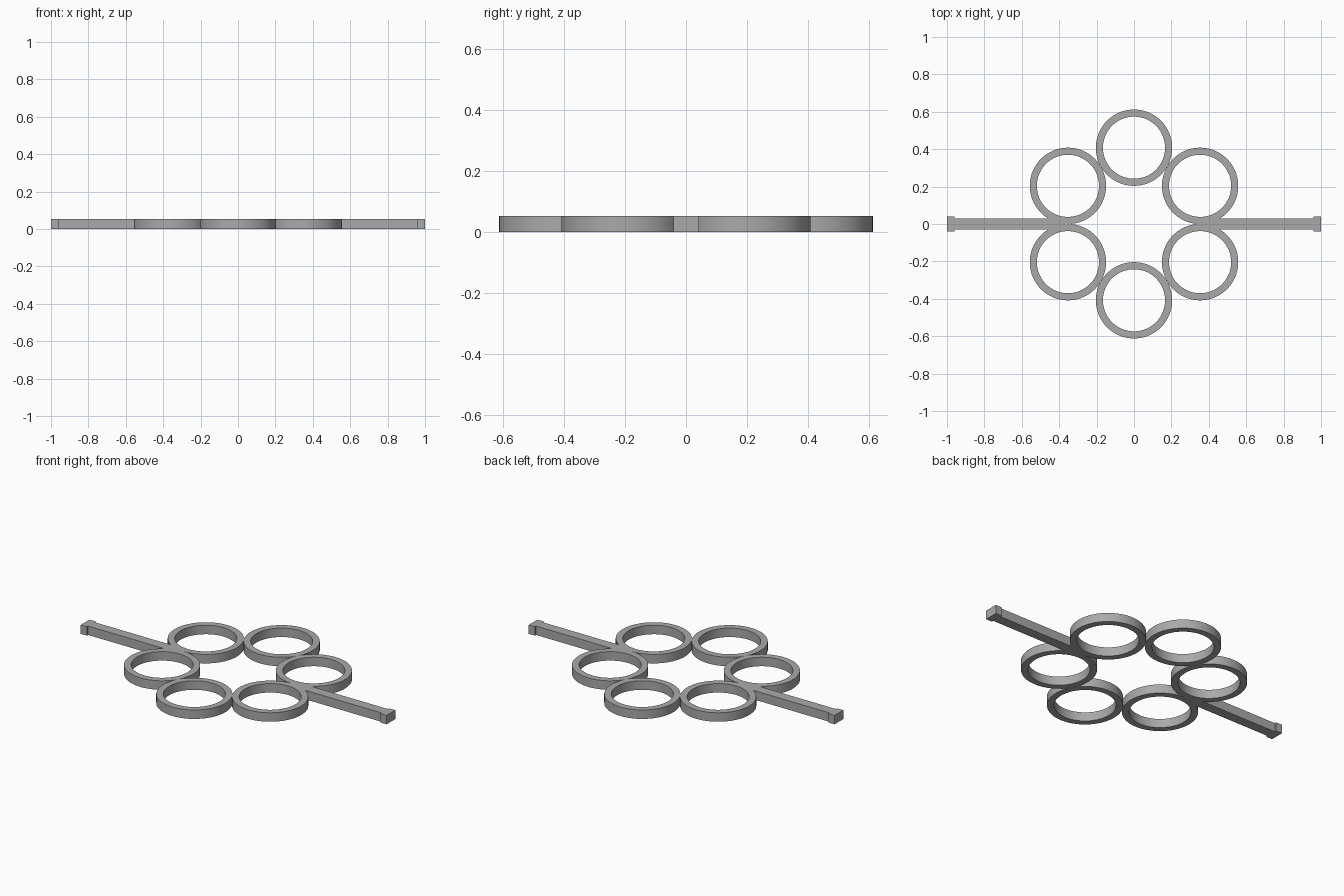
import bpy, bmesh, math

cube = bpy.data.objects.get("Cube")
if cube:
    bpy.data.objects.remove(cube, do_unlink=True)

HEIGHT = 0.053
RING_SPACING = 0.408
OUTER, INNER = 0.204, 0.166
SEGMENTS = 96

grey = bpy.data.materials.new("plain_grey")
grey.use_nodes = True
colour = (0.4, 0.4, 0.4, 1)
grey.diffuse_color = colour
grey.node_tree.nodes["Principled BSDF"].inputs["Base Color"].default_value = colour


def add_object(name, bm):
    mesh = bpy.data.meshes.new(name)
    bmesh.ops.recalc_face_normals(bm, faces=bm.faces)
    bm.to_mesh(mesh)
    bm.free()
    mesh.materials.append(grey)
    obj = bpy.data.objects.new(name, mesh)
    bpy.context.collection.objects.link(obj)
    return obj


def add_ring(name, x, y):
    # Rectangular section swept around the ring centre
    bm = bmesh.new()
    section = [(INNER, 0), (OUTER, 0), (OUTER, HEIGHT), (INNER, HEIGHT)]
    loops = []
    for i in range(SEGMENTS):
        a = math.tau * i / SEGMENTS
        loops.append([bm.verts.new((x + r * math.cos(a), y + r * math.sin(a), z))
                      for r, z in section])
    for i, here in enumerate(loops):
        after = loops[(i + 1) % SEGMENTS]
        for j in range(4):
            k = (j + 1) % 4
            bm.faces.new((here[j], after[j], after[k], here[k]))
    obj = add_object(name, bm)
    bpy.ops.object.select_all(action='DESELECT')
    obj.select_set(True)
    bpy.context.view_layer.objects.active = obj
    bpy.ops.object.shade_smooth_by_angle(angle=math.radians(30))


def add_box(name, x0, x1, half_width):
    bm = bmesh.new()
    bmesh.ops.create_cube(bm, size=1)
    for v in bm.verts:
        v.co = ((x0 + x1) / 2 + v.co.x * (x1 - x0),
                v.co.y * 2 * half_width,
                (v.co.z + 0.5) * HEIGHT)
    add_object(name, bm)


# Six touching rings around an open centre
for n in range(6):
    a = math.radians(30 + 60 * n)
    add_ring(f"ring_{n + 1}", RING_SPACING * math.cos(a), RING_SPACING * math.sin(a))

# Side arms with wider end stops
for side, s in (("left", 1), ("right", -1)):
    add_box(f"{side}_arm", *sorted((s * 0.35, s * 0.97)), 0.03)
    add_box(f"{side}_end_stop", *sorted((s * 0.96, s)), 0.041)
